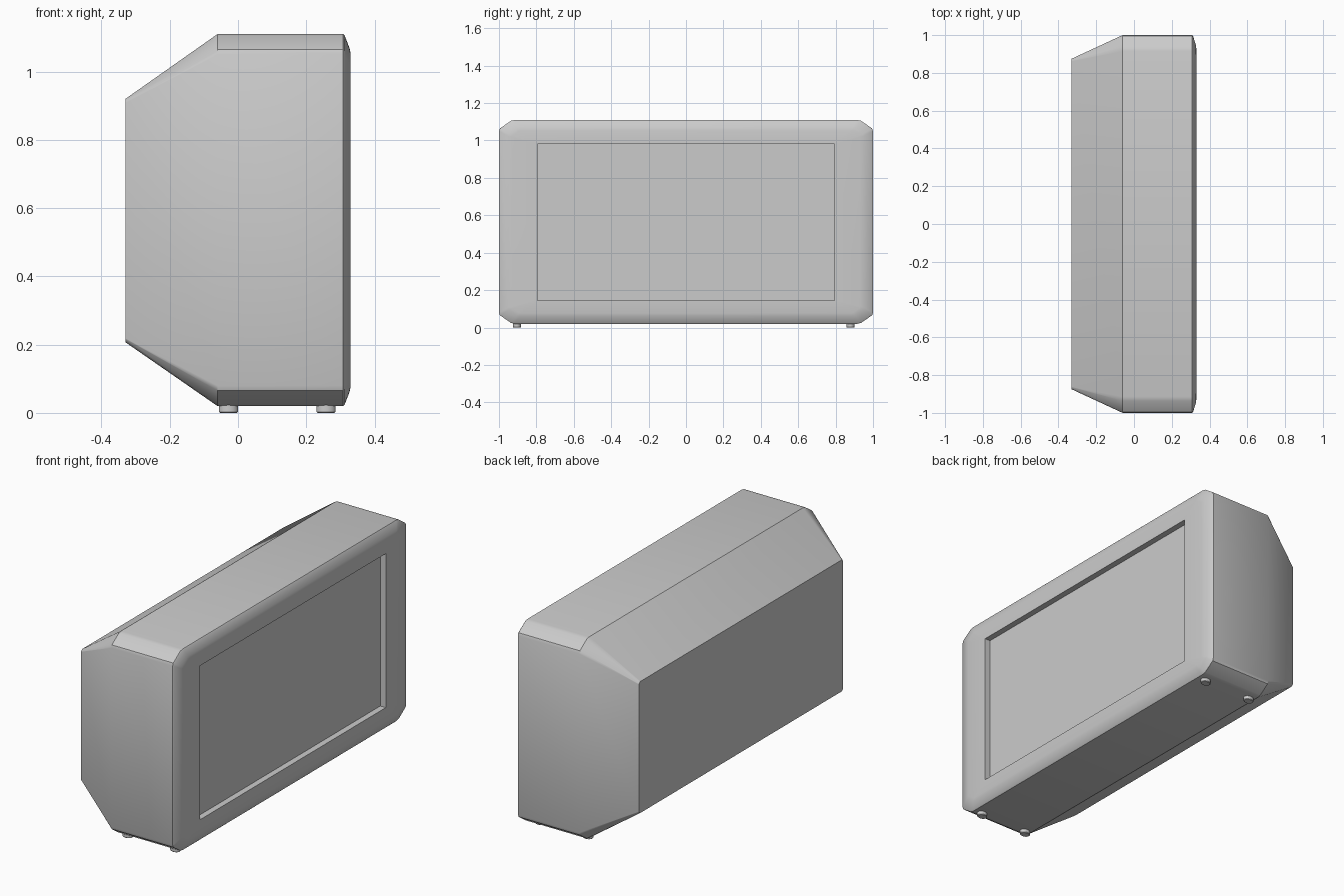
import bpy, bmesh, math

if "Cube" in bpy.data.objects:
    bpy.data.objects.remove(bpy.data.objects["Cube"])


def ring(bm, x, hy, z0, z1, cy, cz):
    """Rectangle with softened corners, in the plane at x."""
    zc, hz = (z0 + z1) / 2, (z1 - z0) / 2
    corner = [(0, 1), (0.06, 0.76), (0.75, 0.08), (1, 0)]
    verts = []
    for sy, sz in ((1, 1), (-1, 1), (-1, -1), (1, -1)):
        pts = corner if sy * sz > 0 else corner[::-1]
        for a, b in pts:
            verts.append(bm.verts.new((x, sy * (hy - a * cy), zc + sz * (hz - b * cz))))
    return verts


def finish(bm, name, angle=30):
    bmesh.ops.remove_doubles(bm, verts=bm.verts, dist=1e-5)
    bmesh.ops.recalc_face_normals(bm, faces=bm.faces)
    mesh = bpy.data.meshes.new(name)
    bm.to_mesh(mesh)
    bm.free()
    ob = bpy.data.objects.new(name, mesh)
    bpy.context.collection.objects.link(ob)
    bpy.ops.object.select_all(action='DESELECT')
    ob.select_set(True)
    bpy.context.view_layer.objects.active = ob
    bpy.ops.object.shade_smooth_by_angle(angle=math.radians(angle))
    return ob


# Cabinet: lofted from the tapered back to the recessed screen
sections = [
    (-0.33, 0.875, 0.207, 0.92, 0.014, 0.012),
    (-0.06, 1.0, 0.02, 1.11, 0.085, 0.06),
    (0.308, 1.0, 0.02, 1.11, 0.085, 0.06),
    (0.313, 0.994, 0.025, 1.105, 0.083, 0.058),
    (0.327, 0.95, 0.062, 1.068, 0.06, 0.045),
    (0.33, 0.93, 0.077, 1.053, 0.05, 0.035),
    (0.33, 0.795, 0.145, 0.98, 0, 0),
    (0.297, 0.795, 0.145, 0.98, 0, 0),
]
bm = bmesh.new()
rings = [ring(bm, *s) for s in sections]
for a, b in zip(rings, rings[1:]):
    n = len(a)
    for i in range(n):
        j = (i + 1) % n
        bm.faces.new((a[i], a[j], b[j], b[i]))
bm.faces.new(rings[0])
bm.faces.new(rings[-1])
finish(bm, "television_cabinet")

# Feet: short oval pegs with a softened lower rim
for fx, xname in ((-0.028, "back"), (0.258, "front")):
    for fy, yname in ((-0.904, "left"), (0.88, "right")):
        bm = bmesh.new()
        loops = []
        for z, s in ((0.03, 1), (0.003, 1), (0, 0.88)):
            loops.append([bm.verts.new((fx + 0.028 * s * math.cos(t * math.tau / 24),
                                        fy + 0.022 * s * math.sin(t * math.tau / 24), z))
                          for t in range(24)])
        for a, b in zip(loops, loops[1:]):
            for i in range(24):
                bm.faces.new((a[i], a[i - 1], b[i - 1], b[i]))
        bm.faces.new(loops[0])
        bm.faces.new(loops[-1])
        finish(bm, f"foot_{xname}_{yname}")
